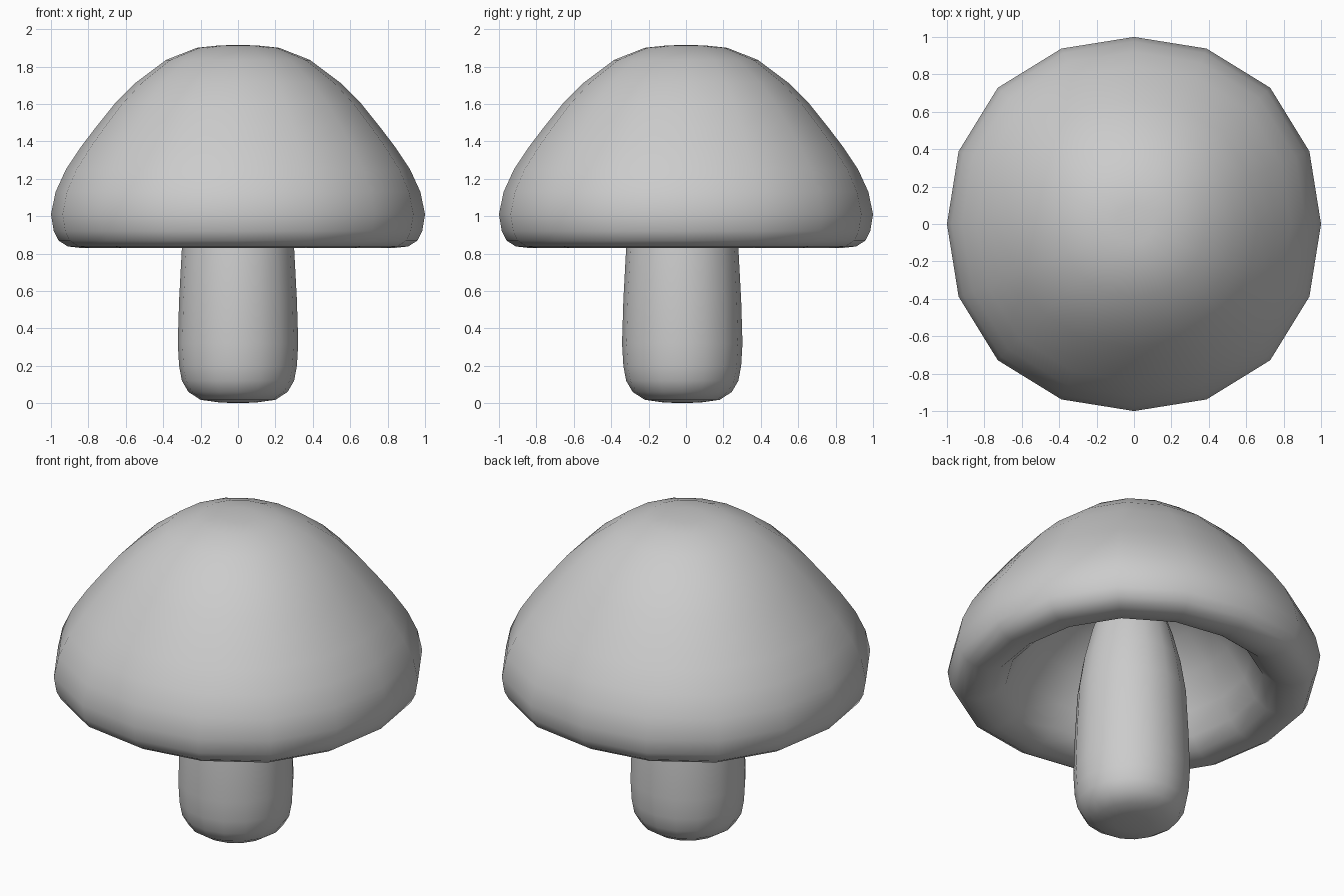
import bpy, bmesh, math

if "Cube" in bpy.data.objects:
    bpy.data.objects.remove(bpy.data.objects["Cube"])

SIDES = 16

def lathe(name, profile, bulge, centre=(0, 0)):
    """Spin a pole-to-pole (radius, z) profile into a slightly squarish round."""
    bm = bmesh.new()
    rings = []
    for r, z in profile[1:-1]:
        ring = []
        for i in range(SIDES):
            a = math.tau * i / SIDES
            k = r * (1 + bulge * (1 - math.cos(4 * a)))
            ring.append(bm.verts.new((k * math.cos(a) + centre[0], k * math.sin(a) + centre[1], z)))
        rings.append(ring)
    for lo, hi in zip(rings, rings[1:]):
        for i in range(SIDES):
            j = (i + 1) % SIDES
            bm.faces.new((lo[i], lo[j], hi[j], hi[i]))
    for ring, (r, z) in ((rings[0], profile[0]), (rings[-1], profile[-1])):
        pole = bm.verts.new((centre[0], centre[1], z))
        for i in range(SIDES):
            bm.faces.new((ring[i], ring[(i + 1) % SIDES], pole))
    bmesh.ops.recalc_face_normals(bm, faces=bm.faces)
    mesh = bpy.data.meshes.new(name)
    bm.to_mesh(mesh)
    bm.free()
    for p in mesh.polygons:
        p.use_smooth = True
    ob = bpy.data.objects.new(name, mesh)
    bpy.context.collection.objects.link(ob)
    return ob

# Hollow cap: domed underside, rolled rim, outer dome
lathe("cap", [
    (0, 1.47), (0.2, 1.44), (0.38, 1.35), (0.53, 1.2), (0.63, 1.03), (0.69, 0.91),
    (0.76, 0.85), (0.84, 0.83), (0.91, 0.838), (0.96, 0.87), (0.985, 0.92), (1.0, 1.01),
    (0.975, 1.13), (0.92, 1.25), (0.84, 1.37), (0.76, 1.475), (0.66, 1.6), (0.545, 1.715),
    (0.385, 1.835), (0.22, 1.9), (0.1, 1.913), (0, 1.915)], 0.015)

# Stem narrowing into the hollow of the cap
lathe("stem", [
    (0, 0.0), (0.1, 0.004), (0.2, 0.018), (0.265, 0.06), (0.3, 0.12), (0.315, 0.2),
    (0.322, 0.32), (0.315, 0.55), (0.3, 0.83), (0.27, 1.02), (0.225, 1.2), (0.17, 1.36),
    (0.1, 1.5), (0, 1.52)], 0.0, (0.0, -0.02))
